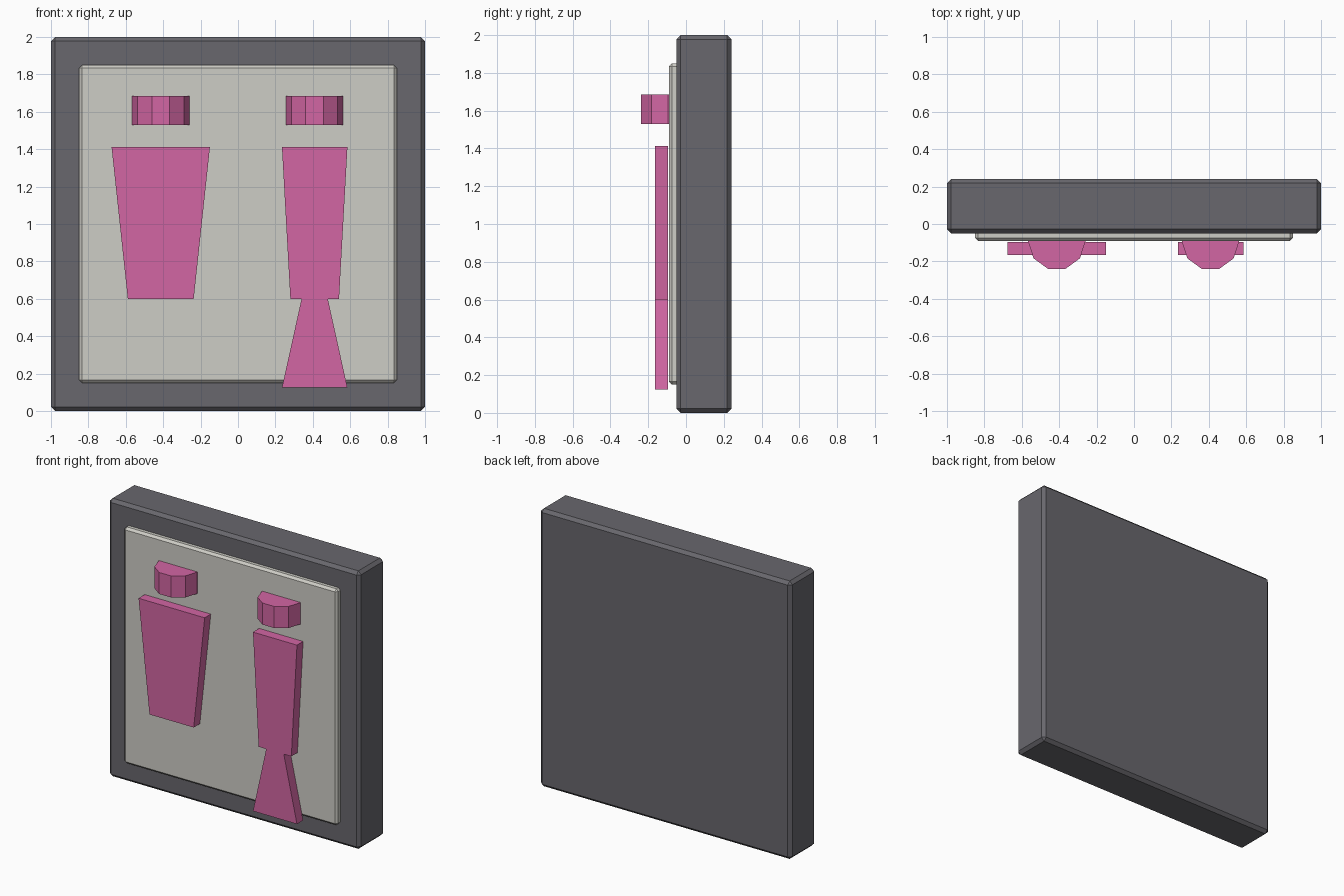
import bpy, bmesh
from math import pi, sin, cos

cube = bpy.data.objects.get("Cube")
if cube:
    bpy.data.objects.remove(cube, do_unlink=True)


def srgb(r, g, b):
    lin = lambda c: ((c / 255 + 0.055) / 1.055) ** 2.4
    return (lin(r), lin(g), lin(b), 1)


def material(name, colour):
    m = bpy.data.materials.new(name)
    m.use_nodes = True
    m.diffuse_color = colour
    m.node_tree.nodes["Principled BSDF"].inputs["Base Color"].default_value = colour
    return m


GREY = material("dark grey", srgb(104, 103, 109))
CREAM = material("warm off white", srgb(206, 205, 198))
PINK = material("pink", srgb(210, 102, 163))


def prism(name, ring, offset, mat, bevel=0):
    """Extrude a ring of points along an offset, optionally chamfered."""
    bm = bmesh.new()
    base = bm.faces.new([bm.verts.new(p) for p in ring])
    ext = bmesh.ops.extrude_face_region(bm, geom=[base])
    bmesh.ops.translate(bm, vec=offset,
                        verts=[v for v in ext["geom"] if isinstance(v, bmesh.types.BMVert)])
    bmesh.ops.recalc_face_normals(bm, faces=bm.faces)
    mesh = bpy.data.meshes.new(name)
    bm.to_mesh(mesh)
    bm.free()
    mesh.materials.append(mat)
    obj = bpy.data.objects.new(name, mesh)
    bpy.context.collection.objects.link(obj)
    if bevel:
        mod = obj.modifiers.new("chamfer", "BEVEL")
        mod.width = bevel
        mod.segments = 1
    return obj


def slab(name, half, y0, y1, mat, bevel):
    ring = [(x * half, y0, 1 + z * half) for x, z in ((-1, -1), (1, -1), (1, 1), (-1, 1))]
    return prism(name, ring, (0, y1 - y0, 0), mat, bevel)


def taper(name, x, z_top, half_top, z_low, half_low):
    """Raised plate, symmetric about x, with different top and bottom widths."""
    ring = [(x - half_top, -0.165, z_top), (x + half_top, -0.165, z_top),
            (x + half_low, -0.165, z_low), (x - half_low, -0.165, z_low)]
    return prism(name, ring, (0, 0.07, 0), PINK)


# Backing block and raised panel
slab("frame", 1, -0.05, 0.24, GREY, 0.022)
slab("panel", 0.85, -0.09, 0, CREAM, 0.016)

# Heads: ten-sided discs half sunk into the panel
for name, x in (("right_head", -0.413), ("left_head", 0.409)):
    ring = [(x + 0.153 * cos(i * pi / 5), -0.094 + 0.153 * sin(i * pi / 5), 1.53) for i in range(10)]
    prism(name, ring, (0, 0, 0.155), PINK)

# Bodies
taper("right_torso", -0.413, 1.413, 0.263, 0.6, 0.176)
taper("left_torso", 0.41, 1.413, 0.175, 0.6, 0.13)
taper("left_skirt", 0.41, 0.6, 0.07, 0.125, 0.175)
